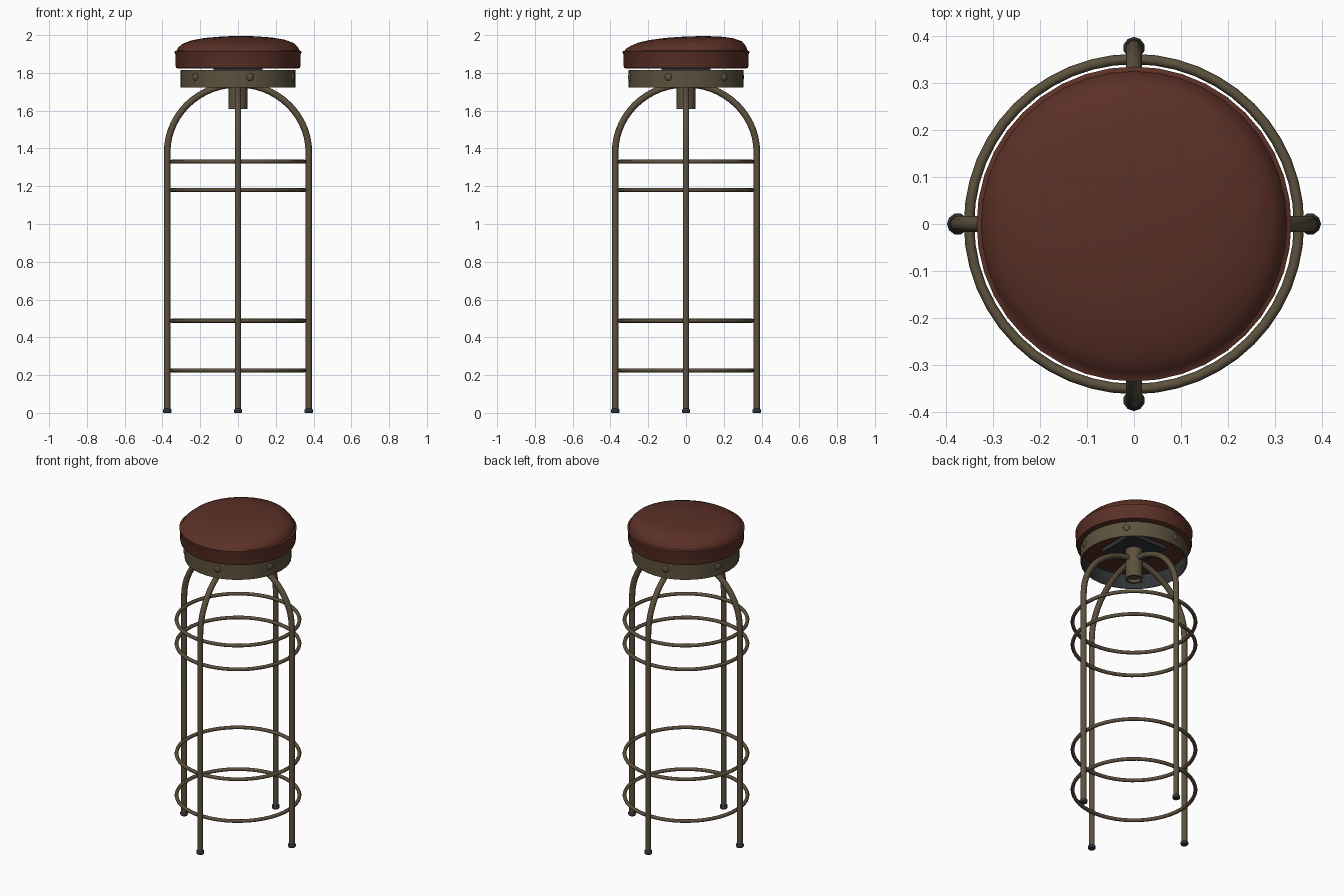
import bpy, bmesh, math
from mathutils import Vector, Matrix

if "Cube" in bpy.data.objects:
    bpy.data.objects.remove(bpy.data.objects["Cube"])

def mat(name, rgb):
    m = bpy.data.materials.new(name)
    m.diffuse_color = (*rgb, 1)
    m.use_nodes = True
    m.node_tree.nodes["Principled BSDF"].inputs["Base Color"].default_value = m.diffuse_color
    return m

LEATHER = mat("red brown leather", (0.105, 0.030, 0.020))
METAL = mat("aged bronze metal", (0.108, 0.083, 0.047))
DARK = mat("dark rubber", (0.030, 0.033, 0.038))

def finish(name, bm, mats, angle=40):
    bmesh.ops.recalc_face_normals(bm, faces=bm.faces)
    me = bpy.data.meshes.new(name)
    bm.to_mesh(me)
    bm.free()
    ob = bpy.data.objects.new(name, me)
    bpy.context.collection.objects.link(ob)
    for m in mats:
        me.materials.append(m)
    bpy.ops.object.select_all(action='DESELECT')
    ob.select_set(True)
    bpy.context.view_layer.objects.active = ob
    bpy.ops.object.shade_smooth_by_angle(angle=math.radians(angle))
    return ob

def lathe(profile, n, closed=False):
    """Revolve (radius, z) points about z; radius 0 becomes a pole."""
    bm = bmesh.new()
    rings = []
    for r, z in profile:
        if r == 0:
            rings.append([bm.verts.new((0, 0, z))] * n)
        else:
            rings.append([bm.verts.new((r * math.cos(t), r * math.sin(t), z))
                          for t in (2 * math.pi * i / n for i in range(n))])
    pairs = list(zip(rings, rings[1:]))
    if closed:
        pairs.append((rings[-1], rings[0]))
    for a, b in pairs:
        for i in range(n):
            j = (i + 1) % n
            vs = list(dict.fromkeys([a[i], a[j], b[j], b[i]]))
            bm.faces.new(vs)
    return bm

def tube(path, radius, n=10):
    """Sweep a circle along (x, z) points in the xz plane."""
    bm = bmesh.new()
    rings = []
    pts = [Vector((x, 0, z)) for x, z in path]
    for k, p in enumerate(pts):
        d = (pts[min(k + 1, len(pts) - 1)] - pts[max(k - 1, 0)]).normalized()
        side = Vector((d.z, 0, -d.x))
        rings.append([bm.verts.new(p + radius * (math.cos(t) * side + math.sin(t) * Vector((0, 1, 0))))
                      for t in (2 * math.pi * i / n for i in range(n))])
    for a, b in zip(rings, rings[1:]):
        for i in range(n):
            j = (i + 1) % n
            bm.faces.new((a[i], a[j], b[j], b[i]))
    bm.faces.new(rings[0])
    bm.faces.new(rings[-1])
    return bm

# Cushion: straight side, seam lip, domed top leaning slightly up at the back
bm = lathe([(0, 1.822), (0.31, 1.822), (0.327, 1.826), (0.331, 1.84), (0.330, 1.895),
            (0.335, 1.906), (0.335, 1.914), (0.325, 1.918), (0.317, 1.935), (0.295, 1.955),
            (0.25, 1.972), (0.19, 1.983), (0.11, 1.990), (0, 1.993)], 40)
for v in bm.verts:
    fade = min(1, max(0, (v.co.z - 1.915) / 0.04))
    v.co.z += fade * (0.045 * v.co.y + 0.008 * v.co.x)
finish("seat_cushion", bm, [LEATHER])

# Open metal band under the cushion, dark on the inside
bm = lathe([(0.305, 1.722), (0.305, 1.816), (0.300, 1.816), (0.300, 1.722)], 40, True)
ob = finish("seat_band", bm, [METAL, DARK])
for p in ob.data.polygons:
    c = p.center
    if p.normal.x * c.x + p.normal.y * c.y < -0.1:
        p.material_index = 1

# Mounting plate under the cushion
bm = bmesh.new()
bmesh.ops.create_cube(bm, size=1, matrix=Matrix.Translation((0, 0, 1.81)) @ Matrix.Diagonal((0.26, 0.26, 0.024, 1)))
finish("mounting_plate", bm, [DARK])

# Rivets around the band
for k in range(6):
    a = math.radians(-90 + 12 + 60 * k)
    bm = bmesh.new()
    bmesh.ops.create_uvsphere(bm, u_segments=12, v_segments=8, radius=0.02)
    bmesh.ops.transform(bm, verts=bm.verts, matrix=Matrix.Rotation(a, 4, 'Z')
                        @ Matrix.Translation((0.304, 0, 1.778)) @ Matrix.Diagonal((0.5, 1, 1, 1)))
    finish(f"band_rivet_{k + 1}", bm, [METAL], 60)

# Central swivel hub with a recessed lower end
finish("swivel_hub", lathe([(0, 1.80), (0.05, 1.80), (0.05, 1.61), (0.038, 1.61),
                            (0.038, 1.63), (0, 1.63)], 20), [METAL])

# Four legs arching into the hub, each with a rubber foot
path = [(0.375, 0.012), (0.375, 0.7)]
for i in range(15):
    t = math.radians(87) * i / 14
    path.append((0.375 * math.cos(t), 1.38 + 0.36 * math.sin(t)))
for k, side in enumerate(("right", "back", "left", "front")):
    rot = Matrix.Rotation(math.pi / 2 * k, 4, 'Z')
    bm = tube(path, 0.0175)
    bmesh.ops.transform(bm, verts=bm.verts, matrix=rot)
    finish(f"{side}_leg", bm, [METAL], 50)
    bm = lathe([(0, 0), (0.02, 0), (0.023, 0.006), (0.023, 0.016), (0.018, 0.022), (0, 0.022)], 10)
    bmesh.ops.transform(bm, verts=bm.verts, matrix=rot @ Matrix.Translation((0.375, 0, 0)))
    finish(f"{side}_foot", bm, [DARK])

# Four rings joining the legs
for k, z in enumerate((0.225, 0.488, 1.18, 1.33)):
    prof = [(0.351 + 0.011 * math.cos(t), z + 0.011 * math.sin(t))
            for t in (math.pi / 4 * i for i in range(8))]
    finish(f"leg_ring_{k + 1}", lathe(prof, 48, True), [METAL], 60)
